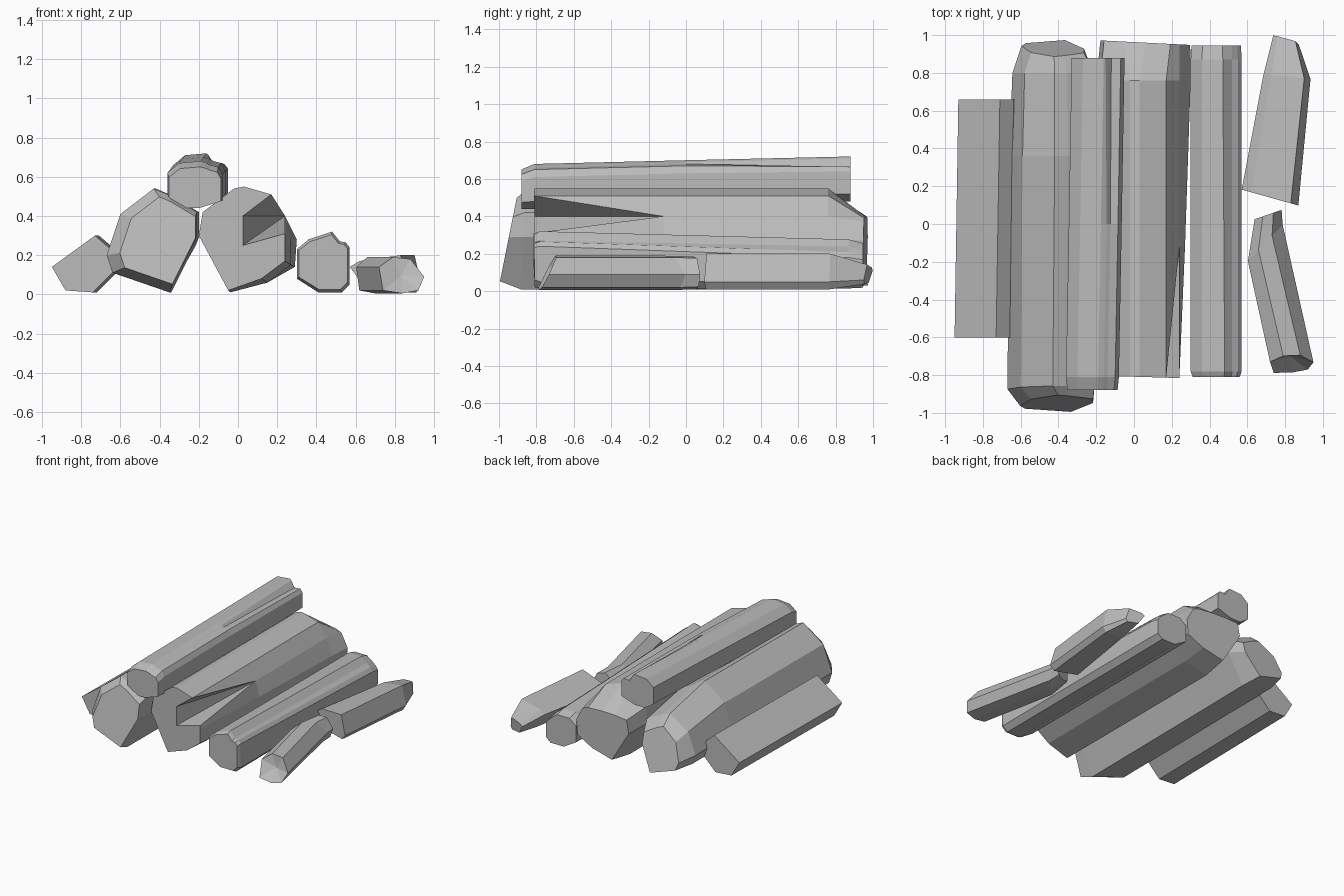
import bpy
import bmesh

cube = bpy.data.objects.get("Cube")
if cube:
    bpy.data.objects.remove(cube, do_unlink=True)


def make_material(name, value):
    material = bpy.data.materials.new(name)
    material.use_nodes = True
    colour = (value, value, value, 1)
    material.diffuse_color = colour
    material.node_tree.nodes["Principled BSDF"].inputs["Base Color"].default_value = colour
    return material


grey_wood = make_material("grey wood", .5)


def station(y, width=1, height=1, dx=0, dz=0, slope=0, skew=0, moved=None):
    """One cross-section along a log: scaled, shifted and tilted copy of its profile."""
    return dict(y=y, width=width, height=height, dx=dx, dz=dz,
                slope=slope, skew=skew, moved=moved or {})


def place_ring(bm, profile, centre, s):
    """Add the profile points of one station as vertices."""
    ring = []
    for index, point in enumerate(profile):
        x, z = s["moved"].get(index, point)
        across = (x - centre[0]) * s["width"]
        up = (z - centre[1]) * s["height"]
        y = s["y"] + up * s["slope"] + across * s["skew"]
        ring.append(bm.verts.new((centre[0] + s["dx"] + across, y,
                                  centre[1] + s["dz"] + up)))
    return ring


def make_log(name, profile, stations, front_dent=0):
    """Loft a faceted log through its stations, from front to back."""
    bm = bmesh.new()
    xs, zs = zip(*profile)
    centre = ((min(xs) + max(xs)) / 2, (min(zs) + max(zs)) / 2)
    rings = [place_ring(bm, profile, centre, s) for s in stations]
    count = len(profile)
    for near, far in zip(rings, rings[1:]):
        for i in range(count):
            j = (i + 1) % count
            bm.faces.new((near[i], near[j], far[j], far[i]))
    front_cap = bm.faces.new(rings[0])
    bm.faces.new(list(reversed(rings[-1])))
    if front_dent:
        poked = bmesh.ops.poke(bm, faces=[front_cap])
        for vert in poked["verts"]:
            vert.co.y += front_dent
    bmesh.ops.remove_doubles(bm, verts=bm.verts, dist=.0005)
    bmesh.ops.dissolve_degenerate(bm, edges=bm.edges, dist=.0005)
    bmesh.ops.recalc_face_normals(bm, faces=bm.faces)
    mesh = bpy.data.meshes.new(name)
    bm.to_mesh(mesh)
    bm.free()
    mesh.materials.append(grey_wood)
    log = bpy.data.objects.new(name, mesh)
    bpy.context.collection.objects.link(log)
    return log


# Split log lying at the outer right of the pile
make_log(
    "outer_split_log",
    [(-.94, .14), (-.72, .30), (-.65, .24), (-.61, .13), (-.73, .01), (-.87, .02)],
    [station(-.6, dx=-.01), station(.66, dx=.01)],
)

# Large log with a bevelled front and a long chopped slope at the back
make_log(
    "large_log",
    [(-.67, .20), (-.60, .41), (-.43, .54), (-.36, .51),
     (-.21, .42), (-.21, .29), (-.35, .01), (-.64, .11)],
    [
        station(-.95, width=.84, height=.84, dx=.03, slope=.2),
        station(-.87, slope=.05),
        station(.36, dx=.01),
        station(.8, width=.93, height=.81, dx=.01, dz=-.04),
        station(.93, width=.72, height=.66, dx=.01, dz=-.07, slope=-.25),
    ],
)

# Central log with a wedge split out of its front corner and a chopped back
split_tip = {i: (.24, .40) for i in range(5, 9)}
narrow_front = {9: (.24, .28), 10: (.24, .17), 11: (.12, .08), 12: (-.05, .02)}
chopped_top = {**split_tip, 2: (-.07, .43), 3: (.05, .43), 4: (.19, .42)}
make_log(
    "central_log",
    [(-.20, .30), (-.18, .42), (-.02, .54), (.03, .55), (.17, .51),
     (.17, .51), (.025, .40), (.025, .25), (.24, .31),
     (.30, .28), (.29, .14), (.15, .06), (-.04, .01)],
    [
        station(-.81, skew=-.03, moved=narrow_front),
        station(-.12, moved={**split_tip, 9: (.27, .28), 10: (.27, .15)}),
        station(.76, moved=split_tip),
        station(.96, width=.95, height=.86, dx=.01, dz=-.01, skew=-.05, moved=chopped_top),
    ],
)

# Slim log whose ridge drops away on one side towards the back
sloped_back = {2: (.47, .28), 3: (.52, .24), 4: (.55, .21), 5: (.57, .18)}
make_log(
    "slim_log",
    [(.30, .23), (.36, .28), (.48, .32), (.52, .27), (.55, .265),
     (.57, .24), (.57, .05), (.53, .01), (.41, .01), (.30, .08)],
    [
        station(-.81, width=.92, height=.9),
        station(-.78),
        station(.87, height=.97, moved=sloped_back),
        station(.945, width=.97, height=.88, dz=-.01, moved=sloped_back),
    ],
)

# Top log resting on the two big ones, rising and split into a step at the back
back_step = {4: (-.18, .67), 5: (-.15, .62), 6: (-.10, .625), 7: (-.08, .60)}
make_log(
    "top_log",
    [(-.36, .49), (-.36, .62), (-.30, .67), (-.19, .68), (-.16, .67), (-.14, .66),
     (-.10, .65), (-.08, .61), (-.08, .48), (-.20, .44), (-.29, .44)],
    [
        station(-.88, width=.95, height=.88, dz=-.015),
        station(-.81),
        station(0, dx=.015, dz=.02),
        station(.88, dx=.03, dz=.04, moved=back_step),
    ],
)

# Short tapering log at the back left
make_log(
    "back_short_log",
    [(.57, .14), (.62, .17), (.83, .20), (.87, .05), (.84, .01), (.66, .02)],
    [
        station(.14, skew=-.28),
        station(.78, width=.83, dx=.09, skew=-.1),
        station(.975, width=.45, height=.55, dx=.085, dz=-.015, skew=-.3, slope=.15),
    ],
)

# Short log at the front left with a slanted, dented end
make_log(
    "front_short_log",
    [(.74, .02), (.72, .14), (.79, .19), (.88, .18), (.95, .09), (.92, .02), (.84, .005)],
    [
        station(-.74, skew=.1, slope=.5),
        station(-.1, width=.8, dx=-.14, skew=1.05),
        station(.05, width=.62, height=.95, dx=-.125, skew=.35),
    ],
    front_dent=.04,
)
